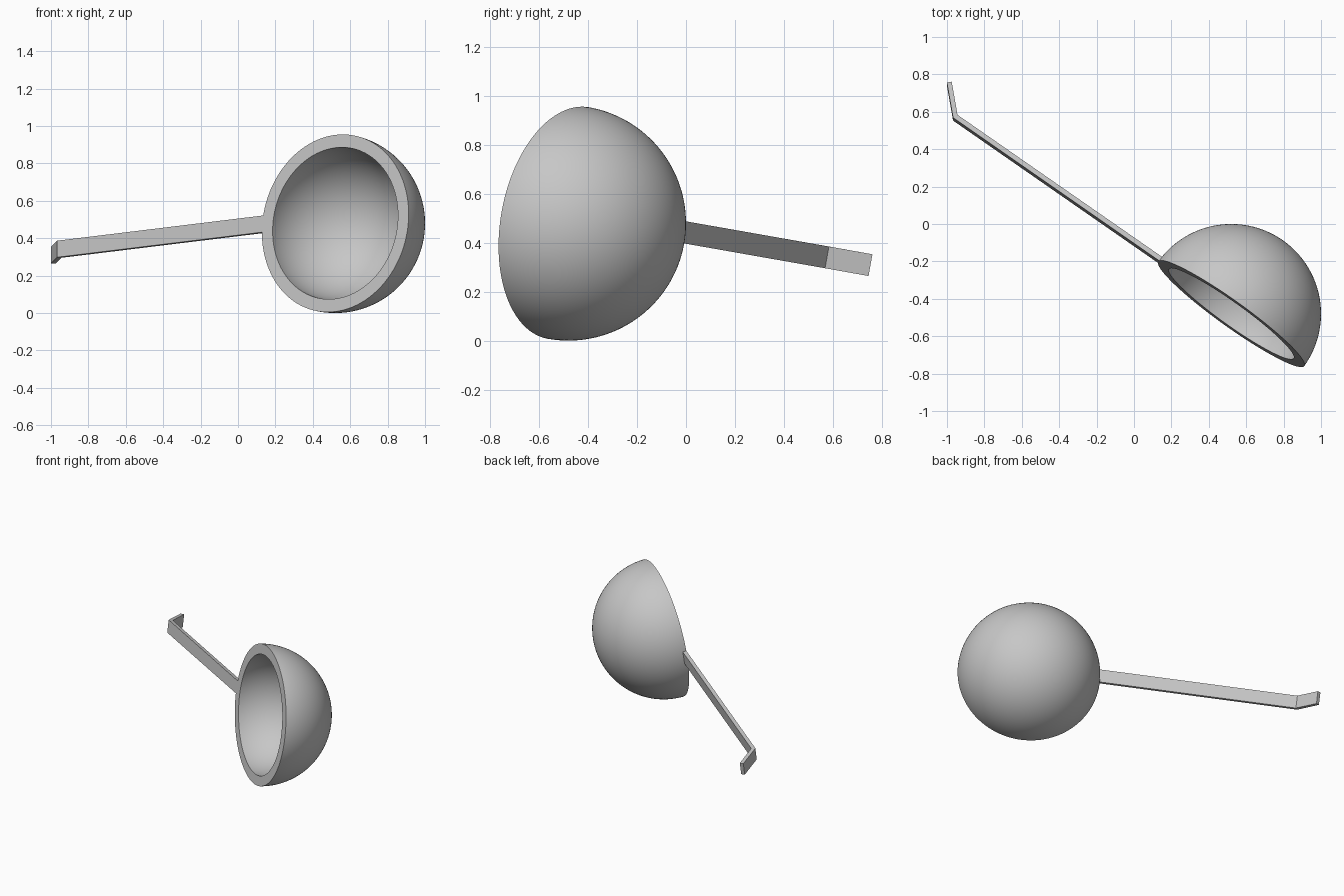
import bpy, bmesh
from math import sin, cos, pi, tan, radians
from mathutils import Vector, Matrix

cube = bpy.data.objects.get("Cube")
if cube:
    bpy.data.objects.remove(cube)

grey = bpy.data.materials.new("plain grey")
grey.use_nodes = True
colour = (0.57, 0.57, 0.57, 1)
grey.diffuse_color = colour
grey.node_tree.nodes["Principled BSDF"].inputs["Base Color"].default_value = colour

# Tilted frame: X runs along the handle, Y points to the back of the bowl
R, R_IN = 0.48, 0.41
back = Vector((0.576, 0.804, -0.145)).normalized()
along = Vector((-0.8165, 0.568, -0.1))
along = (along - back * along.dot(back)).normalized()
frame = Matrix((along, back, along.cross(back))).transposed().to_4x4()
frame.translation = (0.52, -0.48, R)


def finish(name, bm):
    bmesh.ops.recalc_face_normals(bm, faces=bm.faces)
    mesh = bpy.data.meshes.new(name)
    bm.to_mesh(mesh)
    bm.free()
    mesh.materials.append(grey)
    obj = bpy.data.objects.new(name, mesh)
    obj.matrix_world = frame
    bpy.context.collection.objects.link(obj)
    return obj


# Bowl: thick half shell, turned from an outer and an inner quarter arc
N = 32
quarter = [i / N * pi / 2 for i in range(N + 1)]
profile = [(R * sin(a), R * cos(a)) for a in quarter]
profile += [(R_IN * sin(a), R_IN * cos(a)) for a in reversed(quarter)]
bm = bmesh.new()
verts = [bm.verts.new((x, y, 0)) for x, y in profile]
edges = [bm.edges.new(pair) for pair in zip(verts, verts[1:])]
bmesh.ops.spin(bm, geom=verts + edges, cent=(0, 0, 0), axis=(0, 1, 0),
               angle=2 * pi, steps=4 * N)
bmesh.ops.remove_doubles(bm, verts=bm.verts, dist=0.0005)
bowl = finish("bowl", bm)
bpy.ops.object.select_all(action='DESELECT')
bowl.select_set(True)
bpy.context.view_layer.objects.active = bowl
bpy.ops.object.shade_smooth_by_angle(angle=radians(40))

# Handle: flat bar with a hook mitred at 45 degrees, extruded across its width
START, BEND, HOOK, THICK, WIDTH = 0.465, 1.82, 0.137, 0.026, 0.09
mitre = THICK * tan(pi / 8)
t = THICK * cos(pi / 4)
outline = [(START, 0), (BEND, 0), (BEND + HOOK, HOOK),
           (BEND + HOOK - t, HOOK + t), (BEND - mitre, THICK), (START, THICK)]
bm = bmesh.new()
face = bm.faces.new([bm.verts.new((x, y, 0)) for x, y in outline])
side = bmesh.ops.extrude_face_region(bm, geom=[face])["geom"]
bmesh.ops.translate(bm, vec=(0, 0, -WIDTH),
                    verts=[v for v in side if isinstance(v, bmesh.types.BMVert)])
finish("hooked_handle", bm)
